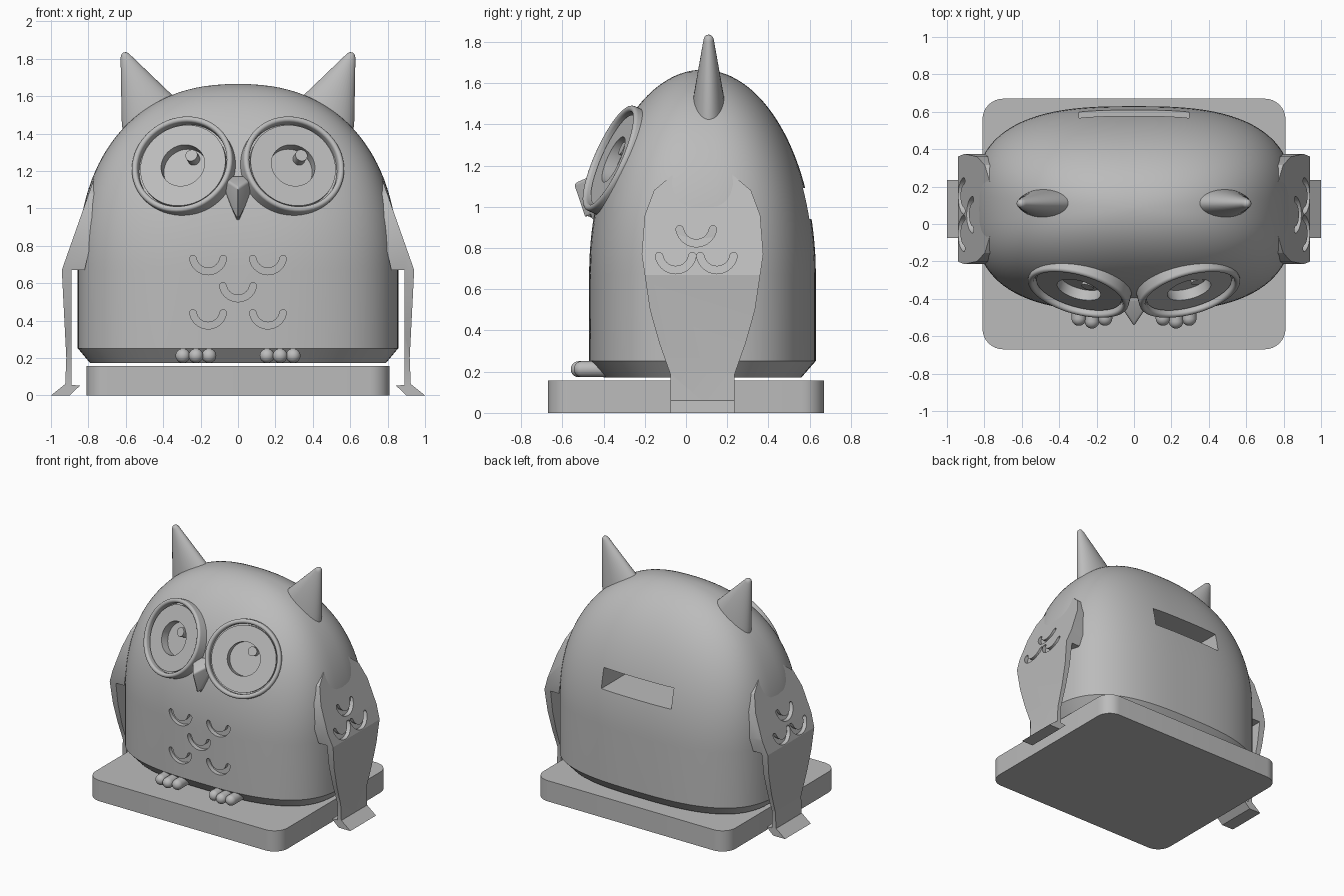
import bpy, bmesh, math
from mathutils import Vector, Matrix

if "Cube" in bpy.data.objects:
    bpy.data.objects.remove(bpy.data.objects["Cube"])

grey = bpy.data.materials.new("plain grey")
grey.diffuse_color = (0.5, 0.5, 0.5, 1)
grey.use_nodes = True
grey.node_tree.nodes["Principled BSDF"].inputs["Base Color"].default_value = grey.diffuse_color


def finish(name, bm, angle=30):
    bmesh.ops.remove_doubles(bm, verts=bm.verts, dist=1e-5)
    bmesh.ops.recalc_face_normals(bm, faces=bm.faces)
    me = bpy.data.meshes.new(name)
    bm.to_mesh(me)
    bm.free()
    ob = bpy.data.objects.new(name, me)
    bpy.context.collection.objects.link(ob)
    me.materials.append(grey)
    smooth(ob, angle)
    return ob


def smooth(ob, angle=30):
    bpy.ops.object.select_all(action='DESELECT')
    ob.select_set(True)
    bpy.context.view_layer.objects.active = ob
    bpy.ops.object.shade_smooth_by_angle(angle=math.radians(angle))


def boolean(ob, other, op='DIFFERENCE'):
    bpy.context.view_layer.objects.active = ob
    m = ob.modifiers.new("cut", 'BOOLEAN')
    m.object, m.operation, m.solver = other, op, 'EXACT'
    bpy.ops.object.modifier_apply(modifier=m.name)
    bpy.data.objects.remove(other)


def loft(name, rings, angle=30):
    """Skin a list of closed rings and cap both ends."""
    bm = bmesh.new()
    vs = [[bm.verts.new(p) for p in r] for r in rings]
    n = len(vs[0])
    for a, b in zip(vs, vs[1:]):
        for i in range(n):
            bm.faces.new((a[i], a[(i + 1) % n], b[(i + 1) % n], b[i]))
    bm.faces.new(vs[0][::-1])
    bm.faces.new(vs[-1])
    return finish(name, bm, angle)


def box(name, lo, hi):
    xs, ys = (lo[0], hi[0]), (lo[1], hi[1])
    ring = [(xs[0], ys[0]), (xs[1], ys[0]), (xs[1], ys[1]), (xs[0], ys[1])]
    return loft(name, [[(x, y, z) for x, y in ring] for z in (lo[2], hi[2])])


def scallop(u, v):
    """Outline of a smile-shaped stroke with round ends."""
    R, w, pts = 0.082, 0.018, []
    for i in range(15):
        a = math.radians(190 + 160 * i / 14)
        pts.append(((R + w) * math.cos(a), (R + w) * math.sin(a)))
    for c, t0 in ((350, 350), (190, 10)):
        cx, cy = R * math.cos(math.radians(c)), R * math.sin(math.radians(c))
        for i in range(1, 6):
            a = math.radians(t0 + 30 * i)
            pts.append((cx + w * math.cos(a), cy + w * math.sin(a)))
        if c == 350:
            for i in range(15):
                a = math.radians(350 - 160 * i / 14)
                pts.append(((R - w) * math.cos(a), (R - w) * math.sin(a)))
    return [(u + x, v + y) for x, y in pts]


# Base slab with rounded corners
r, ring = 0.11, []
for k, (sx, sy) in enumerate(((1, 1), (-1, 1), (-1, -1), (1, -1))):
    for i in range(9):
        a = math.pi / 2 * (k + i / 8)
        ring.append((sx * (0.81 - r) + r * math.cos(a), sy * (0.67 - r) + r * math.sin(a)))
loft("base", [[(x, y, z) for x, y in ring] for z in (0, 0.158)])


# Body: superellipse plan, chamfered foot, domed top
def plan(a, b, z, n=2.8, seg=96):
    out = []
    for i in range(seg):
        t = 2 * math.pi * i / seg
        c, s = math.cos(t), math.sin(t)
        out.append((a * math.copysign(abs(c) ** (2 / n), c),
                    0.08 + b * math.copysign(abs(s) ** (2 / n), s), z))
    return out


rings = [plan(0.79, 0.48, 0.172), plan(0.857, 0.55, 0.252)]
for i in range(31):
    s = math.sin(math.pi / 2 * i / 31)
    f = (1 - s ** 2.3) ** (1 / 2.3)
    g = (1 - s * s) ** 0.5
    rings.append(plan(0.857 * f, 0.55 * g, 0.67 + 0.995 * s, 2.8 - 0.5 * s ** 4))
rings.append(plan(0.01, 0.005, 1.665, 2.3))
body = loft("body", rings)

# Coin slot in the back
boolean(body, box("slot_cutter", (-0.295, 0.3, 0.94), (0.295, 0.8, 1.09)))
# Chest feathers
for u, v in ((-0.16, 0.745), (0.16, 0.745), (0, 0.6), (-0.16, 0.455), (0.16, 0.455)):
    pts = scallop(u, v)
    boolean(body, loft("feather_cutter", [[(x, y, z) for x, z in pts] for y in (-0.7, -0.435)]))


# Eyes: tilted discs with a rounded rim, sunk pupil and glint peg
def lathe(name, prof, mat, seg=64):
    bm = bmesh.new()
    vs = [bm.verts.new((q, 0, h)) for q, h in prof]
    es = [bm.edges.new(p) for p in zip(vs, vs[1:])]
    bmesh.ops.spin(bm, geom=vs + es, cent=(0, 0, 0), axis=(0, 0, 1), steps=seg, angle=2 * math.pi)
    bmesh.ops.remove_doubles(bm, verts=bm.verts, dist=1e-5)
    bm.transform(mat)
    return finish(name, bm, 40)


rim = [(0.262 + 0.016 * math.cos(a), 0.012 + 0.016 * math.sin(a))
       for a in [math.pi * (1 - i / 8) for i in range(9)]]
for side, sx in (("left", -1), ("right", 1)):
    nrm = Vector((0.28 * sx, -1, 0.45)).normalized()
    mat = Matrix.Translation((0.295 * sx, -0.352, 1.23)) @ nrm.to_track_quat('Z', 'Y').to_matrix().to_4x4()
    boolean(body, lathe("socket_cutter", [(0, -0.07), (0.277, -0.07), (0.277, 0.3), (0, 0.3)], mat))
    lathe(side + "_eye", [(0, -0.06), (0.12, -0.06), (0.12, 0), (0.235, 0), (0.235, -0.02), (0.246, -0.02)]
          + rim + [(0.278, -0.12), (0, -0.12)], mat)
    x, z = 0.295 * sx + 0.045, 1.285
    y = -0.352 + 0.45 * 0.055 + 0.28 * 0.045 * sx
    peg = Matrix.Translation((x, y, z)) @ mat.to_3x3().to_4x4()
    lathe(side + "_glint", [(0, -0.07), (0.033, -0.07), (0.033, -0.003), (0, -0.003)], peg, 32)
smooth(body)

# Beak: softened pyramid
bm = bmesh.new()
for p in ((-0.1, -0.4, 1.175), (0.1, -0.4, 1.175), (0, -0.55, 1.11), (0, -0.485, 0.915),
          (-0.09, -0.34, 1.14), (0.09, -0.34, 1.14), (0, -0.38, 0.96)):
    bm.verts.new(p)
bmesh.ops.convex_hull(bm, input=bm.verts)
bmesh.ops.dissolve_limit(bm, angle_limit=0.02, verts=bm.verts, edges=bm.edges)
bmesh.ops.bevel(bm, geom=bm.edges[:] + bm.verts[:], offset=0.014, segments=3, affect='EDGES', profile=0.5)
finish("beak", bm, 40)

# Ear tufts: flattened cones with round tips
for side, sx in (("left", -1), ("right", 1)):
    tip, axis = Vector((0.612, 0.11, 1.833)), Vector((-0.40, 0, -0.916))
    across = Vector((0.916, 0, -0.40))
    rings = []
    for d, a, b in ((0, 0.004, 0.004), (0.004, 0.014, 0.014), (0.012, 0.021, 0.021), (0.025, 0.028, 0.025),
                    (0.33, 0.155, 0.074), (0.42, 0.185, 0.085)):
        ring = []
        for i in range(40):
            t = 2 * math.pi * i / 40
            p = tip + axis * d + across * (a * math.cos(t)) + Vector((0, b * math.sin(t), 0))
            ring.append((p.x * sx, p.y, p.z))
        rings.append(ring)
    loft(side + "_ear", rings, 40)

# Wings: side outline intersected with the front section, scallops engraved
outline = [(0, 1.182), (-0.06, 1.16), (-0.155, 1.08), (-0.2, 0.96), (-0.215, 0.77), (-0.175, 0.5),
           (-0.13, 0.34), (-0.075, 0.185), (-0.075, 0.03)]
outline += [(0.16 - y, z) for y, z in reversed(outline)]
section = [(0.755, 1.2), (0.90, 0.79), (0.942, 0.67), (0.918, 0.2), (0.925, 0.03),
           (0.89, 0.03), (0.89, 0.67), (0.82, 0.67), (0.70, 1.2)]
foot = [(1.0, 0), (0.925, 0.06), (0.845, 0.052), (0.90, 0)]
for side, sx in (("left", -1), ("right", 1)):
    wing = loft(side + "_wing", [[(x * sx, y, z) for x, z in section] for y in (-0.4, 0.6)], 20)
    boolean(wing, loft("outline_cutter", [[(x * sx, y, z) for y, z in outline] for x in (0.5, 1.2)]), 'INTERSECT')
    for u, v in ((0.05, 0.905), (-0.05, 0.775), (0.15, 0.775)):
        pts = scallop(u, v)
        cut = [[(sx * (0.755 + (1.2 - z) * 0.354 + o), y, z) for y, z in pts] for o in (-0.03, 0.2)]
        boolean(wing, loft("feather_cutter", cut))
    smooth(wing, 20)
    loft(side + "_wing_foot", [[(x * sx, y, z) for x, z in foot] for y in (-0.075, 0.235)])

# Toes: capsules poking out under the chest
for side, sx in (("left", -1), ("right", 1)):
    for k, (x, y) in enumerate(((0.155, -0.505), (0.225, -0.52), (0.295, -0.505))):
        bm = bmesh.new()
        bmesh.ops.create_uvsphere(bm, u_segments=24, v_segments=16, radius=0.039)
        bm.transform(Matrix.Rotation(math.pi / 2, 4, 'X'))
        for v in bm.verts:
            v.co += Vector((x * sx, y + (0.14 if v.co.y > 0.001 else 0), 0.212))
        finish(f"{side}_toe_{k + 1}", bm, 60)
